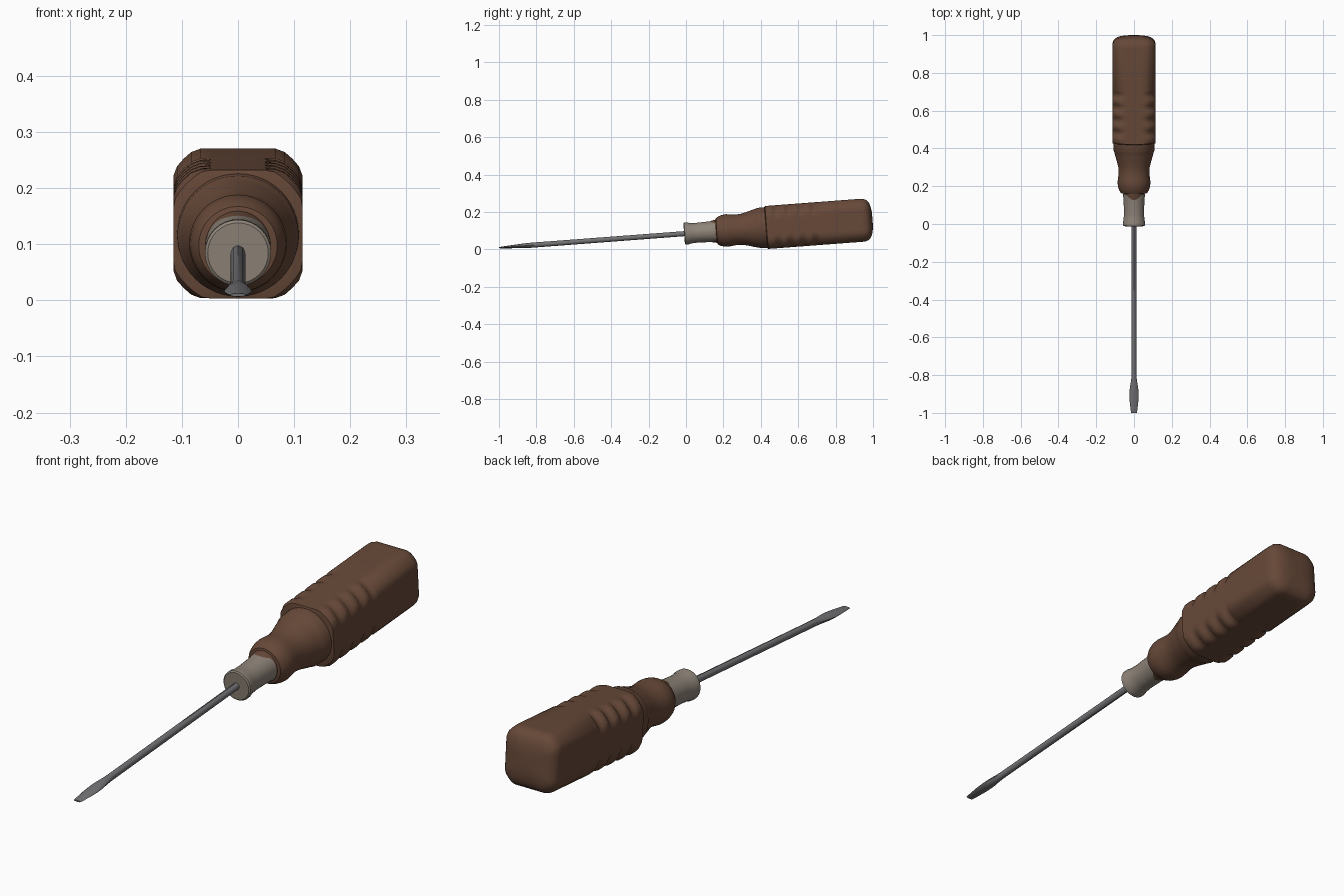
import bpy, bmesh, math

cube = bpy.data.objects.get("Cube")
if cube:
    bpy.data.objects.remove(cube, do_unlink=True)

TILT = math.atan(0.0755)
AXIS_HEIGHT = 0.085


def material(name, rgb):
    m = bpy.data.materials.new(name)
    m.use_nodes = True
    m.diffuse_color = (*rgb, 1)
    m.node_tree.nodes["Principled BSDF"].inputs["Base Color"].default_value = (*rgb, 1)
    return m


wood = material("brown wood", (0.135, 0.066, 0.040))
collar_metal = material("warm grey metal", (0.27, 0.23, 0.19))
steel = material("dark steel", (0.17, 0.17, 0.18))


def loft(name, rings, section, sides, mat, angle):
    """Skin capped rings along the tool axis, then lay the tool on the ground."""
    bm = bmesh.new()
    loops = []
    for pos, *size in rings:
        loop = []
        for i in range(sides):
            x, z = section(math.tau * i / sides, *size)
            loop.append(bm.verts.new((x, pos, z)))
        loops.append(loop)
    for a, b in zip(loops, loops[1:]):
        for i in range(sides):
            j = (i + 1) % sides
            bm.faces.new((a[i], a[j], b[j], b[i]))
    bm.faces.new(loops[0])
    bm.faces.new(loops[-1])
    bmesh.ops.recalc_face_normals(bm, faces=bm.faces)
    mesh = bpy.data.meshes.new(name)
    bm.to_mesh(mesh)
    bm.free()
    mesh.materials.append(mat)
    obj = bpy.data.objects.new(name, mesh)
    bpy.context.collection.objects.link(obj)
    obj.rotation_euler.x = TILT
    obj.location.z = AXIS_HEIGHT
    bpy.ops.object.select_all(action="DESELECT")
    obj.select_set(True)
    bpy.context.view_layer.objects.active = obj
    bpy.ops.object.shade_smooth_by_angle(angle=math.radians(angle))
    return obj


def ellipse(t, rx, rz):
    return rx * math.cos(t), rz * math.sin(t)


def clipped_circle(t, r, flat):
    """A circle with four flats."""
    c, s = math.cos(t), math.sin(t)
    d = min(r, flat / max(abs(c), abs(s)))
    return d * c, d * s


# Turned wooden neck, slightly oval where it meets the ferrule
neck = [(0.12, 0.049, 0.053), (0.15, 0.052, 0.060), (0.163, 0.058, 0.062),
        (0.165, 0.070, 0.070)]
neck += [(y, r, r) for y, r in (
    (0.18, 0.079), (0.20, 0.085), (0.22, 0.087), (0.24, 0.085), (0.27, 0.081),
    (0.30, 0.083), (0.33, 0.090), (0.36, 0.099), (0.385, 0.105), (0.39, 0.108),
    (0.44, 0.109))]
loft("handle_neck", neck, ellipse, 48, wood, 40)

# Grip: four flats with finger grooves across the rounded corners
R, FLAT = 0.137, 0.115
grip = [(0.428, 0.108, 0.108), (0.432, 0.129, FLAT), (0.445, R, FLAT)]
for k in range(4):
    centre = 0.49 + 0.067 * k
    for off, depth in ((-0.024, 0), (-0.014, 0.007), (0, 0.012), (0.014, 0.007), (0.024, 0)):
        grip.append((centre + off, R - depth, FLAT))
grip += [(y, R * f, FLAT * f) for y, f in (
    (0.94, 1), (0.956, 0.99), (0.969, 0.95), (0.980, 0.88), (0.989, 0.76),
    (0.995, 0.6), (0.999, 0.38), (1.0, 0.12))]
loft("handle_grip", grip, clipped_circle, 48, wood, 40)

# Ferrule with a flared lip
ferrule = [(y, r, r) for y, r in (
    (-0.010, 0.054), (-0.006, 0.059), (0.010, 0.059), (0.022, 0.055),
    (0.06, 0.053), (0.12, 0.055), (0.158, 0.058))]
loft("ferrule", ferrule, ellipse, 32, collar_metal, 35)

# Shaft, widening then thinning into a flat blade
blade = [(-1.003, 0.015, 0.003), (-0.985, 0.018, 0.005), (-0.94, 0.023, 0.008),
         (-0.90, 0.025, 0.0105), (-0.87, 0.022, 0.0125), (-0.83, 0.015, 0.0135),
         (-0.80, 0.013, 0.0135), (0.02, 0.013, 0.0135)]
loft("shaft_and_blade", blade, ellipse, 8, steel, 46)
